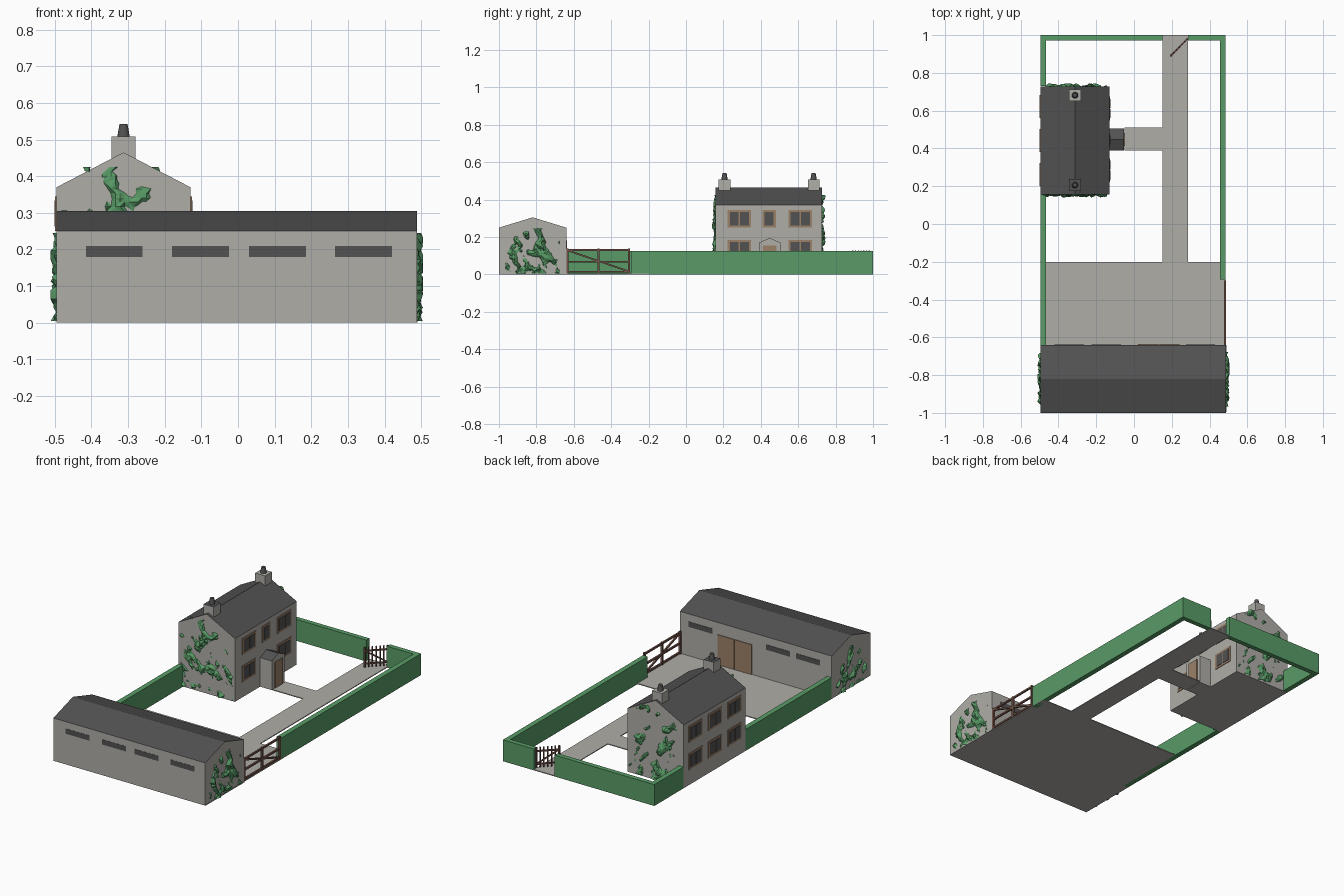
import bpy, bmesh, math
from mathutils import Vector, Matrix, noise

if "Cube" in bpy.data.objects:
    bpy.data.objects.remove(bpy.data.objects["Cube"])


def material(name, rgb):
    m = bpy.data.materials.new(name)
    m.diffuse_color = (*rgb, 1)
    m.use_nodes = True
    m.node_tree.nodes["Principled BSDF"].inputs["Base Color"].default_value = m.diffuse_color
    return m


STONE = material("pale_stone", (0.43, 0.42, 0.39))
SLATE = material("dark_slate", (0.085, 0.085, 0.085))
GREEN = material("hedge_green", (0.10, 0.33, 0.135))
TAN = material("tan_wood", (0.33, 0.22, 0.14))
BROWN = material("gate_brown", (0.17, 0.085, 0.065))


def finish(name, bm, *mats):
    me = bpy.data.meshes.new(name)
    bm.to_mesh(me)
    bm.free()
    for m in mats:
        me.materials.append(m)
    ob = bpy.data.objects.new(name, me)
    bpy.context.collection.objects.link(ob)
    return ob


def add_box(bm, x0, x1, y0, y1, z0, z1):
    mat = Matrix.Translation(((x0 + x1) / 2, (y0 + y1) / 2, (z0 + z1) / 2)) \
        @ Matrix.Diagonal((x1 - x0, y1 - y0, z1 - z0, 1))
    return bmesh.ops.create_cube(bm, size=1, matrix=mat)["verts"]


def boxes(name, mat, *dims):
    bm = bmesh.new()
    for d in dims:
        add_box(bm, *d)
    return finish(name, bm, mat)


def add_beam(bm, p, q, t):
    p, q = Vector(p), Vector(q)
    d = q - p
    rot = d.to_track_quat('Z', 'Y').to_matrix().to_4x4()
    bmesh.ops.create_cube(bm, size=1, matrix=Matrix.Translation((p + q) / 2) @ rot
                          @ Matrix.Diagonal((t, t, d.length, 1)))


def gabled(name, x0, x1, y0, y1, eave, ridge, along):
    """House-shaped block; upward slopes become slate."""
    a0, a1, b0, b1 = (x0, x1, y0, y1) if along == 'X' else (y0, y1, x0, x1)
    prof = [(b0, 0), (b1, 0), (b1, eave), ((b0 + b1) / 2, ridge), (b0, eave)]
    bm = bmesh.new()
    ends = []
    for a in (a0, a1):
        ends.append([bm.verts.new((a, b, z) if along == 'X' else (b, a, z)) for b, z in prof])
        bm.faces.new(ends[-1])
    for i in range(5):
        j = (i + 1) % 5
        bm.faces.new((ends[0][i], ends[0][j], ends[1][j], ends[1][i]))
    bmesh.ops.recalc_face_normals(bm, faces=bm.faces)
    bm.normal_update()
    for f in bm.faces:
        f.material_index = 1 if f.normal.z > 0.1 else 0
    return finish(name, bm, STONE, SLATE)


def ivy(name, axis, wall, sign, u0, u1, z1, freq, bias, seed):
    """Bumpy sheet on a gable wall; only the bumps outside the wall are kept."""
    bm = bmesh.new()
    step = 0.012
    nu, nz = int((u1 - u0) / step), int(z1 / step)
    grid = []
    for i in range(nu + 1):
        row = []
        for k in range(nz + 1):
            u, z = u0 + i * step, 0.005 + k * step
            s = Vector(((u + 0.6 * z) * freq, (z - 0.3 * u) * freq * 0.7, seed))
            n = noise.noise(s) + 0.45 * noise.noise(s * 2.7)
            # thin out towards the upper corners of the gable
            du = abs(2 * (u - u0) / (u1 - u0) - 1)
            fade = max(0, du + z / z1 - 1.1) * 0.9 + max(0, du - 0.8)
            out = wall + sign * min(0.017, 0.032 * (n - bias - fade))
            row.append(bm.verts.new((out, u, z) if axis == 'X' else (u, out, z)))
        grid.append(row)
    for i in range(nu):
        for k in range(nz):
            f = [grid[i][k], grid[i + 1][k], grid[i + 1][k + 1], grid[i][k + 1]]
            bm.faces.new(f if (axis == 'X') == (sign > 0) else f[::-1])
    no = Vector((sign, 0, 0)) if axis == 'X' else Vector((0, sign, 0))
    bmesh.ops.triangulate(bm, faces=bm.faces)
    bmesh.ops.bisect_plane(bm, geom=bm.verts[:] + bm.edges[:] + bm.faces[:],
                           plane_co=abs(wall) * no * (1 if wall * sign > 0 else -1),
                           plane_no=no, clear_inner=True)
    return finish(name, bm, GREEN)


# Ground slabs
boxes("yard_and_paths", STONE,
      (-0.49, 0.49, -0.995, -0.64, 0, 0.005), (-0.465, 0.485, -0.64, -0.2, 0, 0.005),
      (0.15, 0.285, -0.2, 1, 0, 0.005), (-0.05, 0.15, 0.39, 0.51, 0, 0.005))

# Hedges
boxes("hedges", GREEN,
      (-0.495, -0.465, -0.64, 0.16, 0, 0.125), (-0.495, -0.465, 0.73, 1, 0, 0.125),
      (-0.465, 0.15, 0.972, 1, 0, 0.125), (0.285, 0.485, 0.972, 1, 0, 0.125),
      (0.455, 0.485, -0.295, 0.972, 0, 0.125))

# Barn with slit windows front and back, and double doors
gabled("barn", -0.495, 0.488, -1, -0.64, 0.25, 0.305, 'X')
boxes("barn_front_windows", SLATE,
      *[(x, x + 0.155, -1.001, -0.997, 0.18, 0.21) for x in (-0.415, -0.18, 0.03, 0.265)])
boxes("barn_back_windows", SLATE,
      *[(x, x + 0.155, -0.643, -0.638, 0.175, 0.205) for x in (-0.42, -0.225, 0.275)])
boxes("barn_doors", TAN, (0.022, 0.13, -0.643, -0.636, 0.005, 0.18),
      (0.134, 0.242, -0.643, -0.636, 0.005, 0.18))

# House and porch
gabled("house", -0.495, -0.13, 0.157, 0.728, 0.37, 0.465, 'Y')
gabled("porch", -0.14, -0.053, 0.39, 0.505, 0.17, 0.195, 'X')
boxes("porch_door", TAN, (-0.055, -0.047, 0.412, 0.483, 0.005, 0.155))

# House windows: tan frames with dark panes
frames, panes = bmesh.new(), bmesh.new()


def window(x, out, y0, y1, z0, z1, count):
    def plate(bm, depth, *r):
        xs = sorted((x - out * 0.003, x + out * depth))
        add_box(bm, *xs, *r)
    plate(frames, 0.004, y0, y1, z0, z1)
    b, gap = 0.012, 0.006
    w = (y1 - y0 - 2 * b - gap * (count - 1)) / count
    for i in range(count):
        s = y0 + b + i * (w + gap)
        plate(panes, 0.006, s, s + w, z0 + b, z1 - b)


for z0, z1 in ((0.09, 0.185), (0.25, 0.345)):
    window(-0.13, 1, 0.222, 0.348, z0, z1, 2)
    window(-0.13, 1, 0.548, 0.674, z0, z1, 2)
    for y in (0.2, 0.382, 0.56):
        window(-0.495, -1, y, y + 0.122, z0, z1, 2)
window(-0.13, 1, 0.408, 0.48, 0.25, 0.345, 1)
finish("window_frames", frames, TAN)
finish("window_panes", panes, SLATE)

# Chimney stacks and tapered pots
for name, y, top in (("front", 0.206, 1), ("back", 0.682, 0)):
    bm = bmesh.new()
    add_box(bm, -0.345, -0.28, y - 0.031, y + 0.031, 0.43, 0.508)
    bm.normal_update()
    for f in bm.faces:
        f.material_index = top if f.normal.z > 0.5 else 0
    finish(name + "_chimney_stack", bm, STONE, SLATE)
    bm = bmesh.new()
    bmesh.ops.create_cone(bm, cap_ends=True, segments=12, radius1=0.017, radius2=0.011,
                          depth=0.034, matrix=Matrix.Translation((-0.3125, y, 0.525)))
    finish(name + "_chimney_pot", bm, SLATE)

# Wide field gate
bm = bmesh.new()
X = 0.482
for y in (-0.634, -0.467, -0.304):
    add_beam(bm, (X, y, 0.005), (X, y, 0.138), 0.011)
for z in (0.014, 0.068, 0.13):
    add_beam(bm, (X, -0.638, z), (X, -0.3, z), 0.01)
add_beam(bm, (X, -0.632, 0.128), (X, -0.306, 0.016), 0.009)
finish("field_gate", bm, BROWN)

# Small garden gate, standing open
bm = bmesh.new()
p, q = Vector((0.283, 0.98, 0)), Vector((0.196, 0.892, 0))
up = Vector((0, 0, 1))
for i in range(7):
    b = p.lerp(q, i / 6)
    add_beam(bm, b + up * 0.01, b + up * 0.128, 0.009 if i in (0, 6) else 0.006)
for z in (0.03, 0.105):
    add_beam(bm, p + up * z, q + up * z, 0.008)
add_beam(bm, p + up * 0.03, q + up * 0.105, 0.007)
finish("garden_gate", bm, BROWN)

# Ivy on the four gable ends
ivy("barn_ivy_right", 'X', 0.488, 1, -0.965, -0.665, 0.24, 26, 0.08, 1.3)
ivy("barn_ivy_left", 'X', -0.495, -1, -0.965, -0.665, 0.24, 26, 0.08, 5.7)
ivy("house_ivy_front", 'Y', 0.157, -1, -0.49, -0.135, 0.42, 21, 0.1, 9.2)
ivy("house_ivy_back", 'Y', 0.728, 1, -0.49, -0.135, 0.42, 21, 0.1, 14.6)
